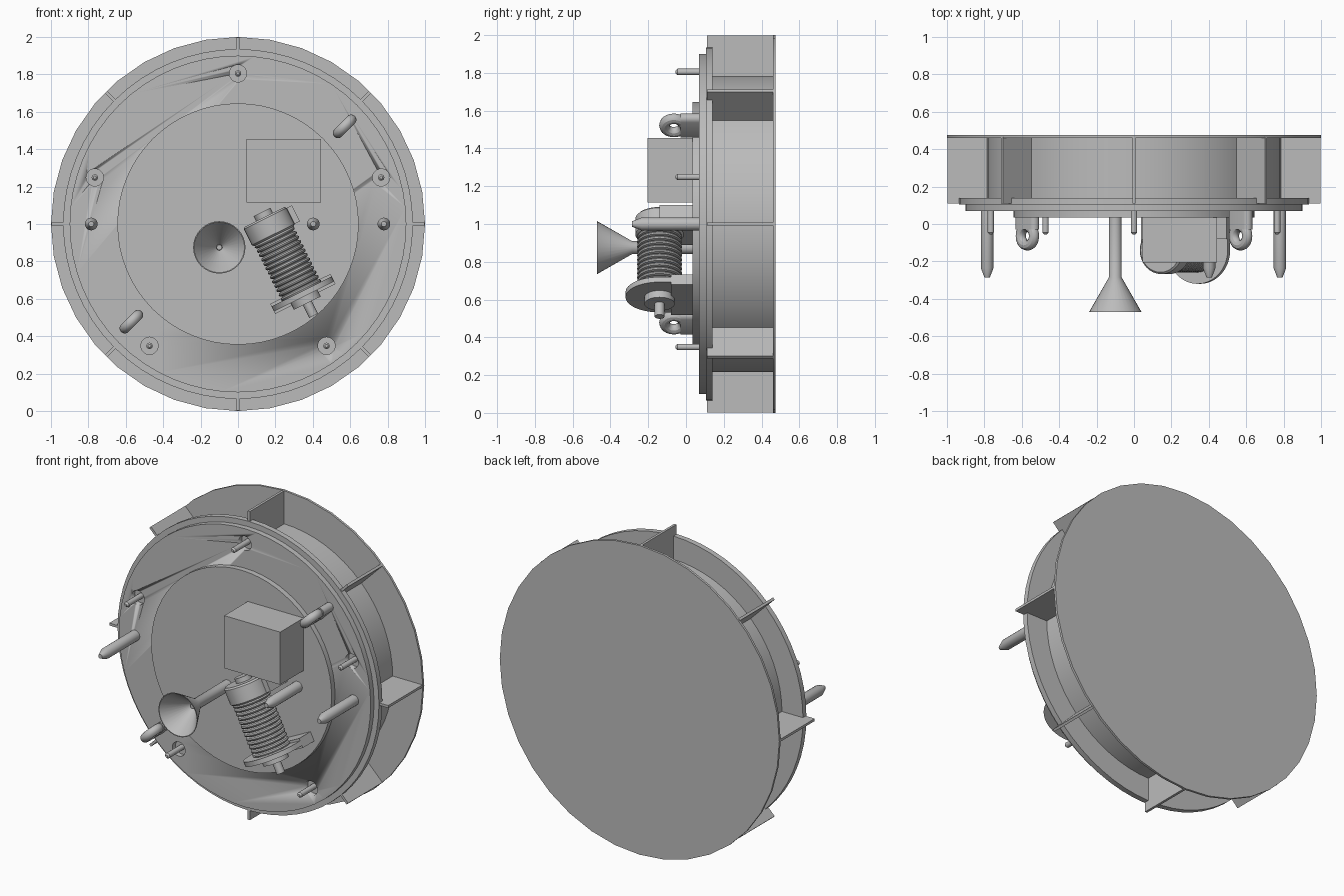
import bpy, bmesh, math
from mathutils import Vector, Matrix

if "Cube" in bpy.data.objects:
    bpy.data.objects.remove(bpy.data.objects["Cube"])

GREY = (0.5, 0.5, 0.5, 1)
mat = bpy.data.materials.new("plain grey")
mat.use_nodes = True
mat.diffuse_color = GREY
mat.node_tree.nodes["Principled BSDF"].inputs["Base Color"].default_value = GREY

MID = 1.0
BACKWARD = Vector((0, 1, 0))


def finish(name, bm, matrix=None, smooth=True):
    if matrix is not None:
        bm.transform(matrix)
    bmesh.ops.recalc_face_normals(bm, faces=bm.faces)
    mesh = bpy.data.meshes.new(name)
    bm.to_mesh(mesh)
    bm.free()
    mesh.materials.append(mat)
    obj = bpy.data.objects.new(name, mesh)
    bpy.context.collection.objects.link(obj)
    if smooth:
        bpy.ops.object.select_all(action='DESELECT')
        obj.select_set(True)
        bpy.context.view_layer.objects.active = obj
        bpy.ops.object.shade_smooth_by_angle(angle=math.radians(30))
    return obj


def lathe(name, profile, x=0, z=MID, axis=BACKWARD, y=0, sides=32):
    """Turn (radius, distance) pairs around an axis, capping both ends."""
    bm = bmesh.new()
    rings = []
    for r, t in profile:
        rings.append([bm.verts.new((r * math.cos(a), r * math.sin(a), t))
                      for a in (math.tau * i / sides for i in range(sides))])
    for a, b in zip(rings, rings[1:]):
        for i in range(sides):
            j = (i + 1) % sides
            bm.faces.new((a[i], a[j], b[j], b[i]))
    bm.faces.new(rings[0])
    bm.faces.new(rings[-1])
    turn = axis.to_track_quat('Z', 'Y').to_matrix().to_4x4()
    return finish(name, bm, Matrix.Translation((x, y, z)) @ turn)


def disc(name, r, y0, y1, x=0, z=MID, sides=32):
    return lathe(name, [(r, y0), (r, y1)], x, z, sides=sides)


def box(name, low, high, matrix=None):
    bm = bmesh.new()
    bmesh.ops.create_cube(bm, size=1)
    low, high = Vector(low), Vector(high)
    bmesh.ops.scale(bm, vec=high - low, verts=bm.verts)
    bmesh.ops.translate(bm, vec=(low + high) / 2, verts=bm.verts)
    return finish(name, bm, matrix, smooth=False)


def prism(name, outline, z0, z1, matrix):
    bm = bmesh.new()
    face = bm.faces.new([bm.verts.new((px, py, z0)) for px, py in outline])
    new = bmesh.ops.extrude_face_region(bm, geom=[face])["geom"]
    verts = [v for v in new if isinstance(v, bmesh.types.BMVert)]
    bmesh.ops.translate(bm, vec=(0, 0, z1 - z0), verts=verts)
    return finish(name, bm, matrix)


# Main body: back plate, drum and stepped front discs
disc("back_plate", 1.0, 0.46, 0.475, sides=36)
disc("drum", 0.785, 0.14, 0.46, sides=64)
disc("rim_disc", 0.935, 0.105, 0.14, sides=64)
front = disc("front_disc", 0.9, 0.07, 0.105, sides=64)
disc("centre_disc", 0.645, 0.035, 0.07, sides=64)

# Radial fins
for i in range(8):
    spin = Matrix.Translation((0, 0, MID)) @ Matrix.Rotation(math.tau * i / 8, 4, 'Y')
    box(f"fin_{i}", (0.77, 0.11, -0.008), (0.998, 0.465, 0.008), spin)

# Five small pins in round recesses
for i in range(5):
    a = math.radians(90 + 72 * i)
    px, pz = 0.805 * math.cos(a), MID + 0.805 * math.sin(a)
    cutter = disc(f"recess_cutter_{i}", 0.046, 0.03, 0.104, px, pz)
    cutter.hide_render = True
    cutter.hide_set(True)
    cut = front.modifiers.new("recess", 'BOOLEAN')
    cut.operation = 'DIFFERENCE'
    cut.object = cutter
    cut.solver = 'EXACT'
    lathe(f"small_pin_{i}", [(0.008, -0.055), (0.017, -0.045), (0.017, 0.106)], px, pz, sides=16)
bpy.context.view_layer.update()
baked = bpy.data.meshes.new_from_object(front.evaluated_get(bpy.context.evaluated_depsgraph_get()))
front.modifiers.clear()
front.data = baked
for obj in [o for o in bpy.data.objects if o.name.startswith("recess_cutter")]:
    bpy.data.objects.remove(obj)

# Long guide pins with tapered tips
for name, px in (("right", -0.785), ("left", 0.78), ("inner", 0.402)):
    lathe(f"{name}_guide_pin", [(0.014, -0.287), (0.034, -0.235), (0.034, 0.075)], px, MID, sides=20)

# Two lifting eyes on the diagonal
for name, s in (("upper", 1), ("lower", -1)):
    place = Matrix.Translation((0.57 * s, -0.064, MID + 0.522 * s)) @ Matrix.Rotation(-math.pi / 4, 4, 'Y')
    major, minor = 0.05, 0.028
    bm = bmesh.new()
    path = [(major * math.cos(a), major * math.sin(a))
            for a in (math.tau * i / 32 for i in range(32))]
    rings = []
    for px, py in path:
        ring = []
        for k in range(12):
            b = math.tau * k / 12
            f = 1 + minor * math.cos(b) / major
            ring.append(bm.verts.new((px * f, py * f, minor * math.sin(b))))
        rings.append(ring)
    for i in range(32):
        a, b = rings[i], rings[(i + 1) % 32]
        for k in range(12):
            m = (k + 1) % 12
            bm.faces.new((a[k], a[m], b[m], b[k]))
    finish(f"{name}_eye", bm, place)
    # Rounded foot joining the eye to the body
    foot = [(sx * major + minor * math.sin(t) * sx, -sx * minor * math.cos(t))
            for sx in (1, -1) for t in (math.pi * k / 8 for k in range(9))]
    prism(f"{name}_eye_foot", foot, -0.14, -0.035, place @ Matrix.Rotation(math.pi / 2, 4, 'X'))

# Horn on a stem, open to the front
lathe("horn", [(0.034, 0.04), (0.034, -0.285), (0.14, -0.47), (0.135, -0.47), (0.016, -0.3),
               (0.014, -0.325)], -0.1, 0.875)

# Equipment box
box("equipment_box", (0.045, -0.205, MID + 0.115), (0.445, 0.04, MID + 0.455))

# Slanted coil unit, built along its own axis
slant = Vector((0.446, 0, -0.895)).normalized()
unit = dict(x=0.13, z=1.06, y=-0.14, axis=slant)
lathe("coil_cap", [(0.05, -0.005), (0.05, 0.04)], **unit)
lathe("coil_collar", [(0.118, 0.025), (0.128, 0.035), (0.128, 0.13), (0.118, 0.14)], **unit)
turns, start, end = 13, 0.135, 0.475
pitch = (end - start) / turns
ridges = []
for i in range(turns):
    t = start + i * pitch
    ridges += [(0.101, t), (0.115, t + pitch * 0.2), (0.119, t + pitch * 0.5), (0.115, t + pitch * 0.8)]
lathe("coil_winding", ridges + [(0.101, end)], **unit)
lathe("coil_hub", [(0.08, 0.49), (0.08, 0.54)], **unit)
lathe("coil_shaft", [(0.026, 0.53), (0.026, 0.615)], **unit)

# Flange and brackets tying the coil to the body
across = Vector((-slant.z, 0, slant.x))
frame = Matrix((across, BACKWARD, slant)).transposed().to_4x4()
frame.translation = (unit["x"], unit["y"], unit["z"])
arc = [(0.18 * math.cos(a), -0.18 * math.sin(a)) for a in (math.pi * i / 24 for i in range(25))]
prism("coil_flange", arc + [(-0.18, 0.18), (0.18, 0.18)], 0.47, 0.5, frame)
box("lower_bracket", (-0.18, 0.06, 0.455), (0.18, 0.18, 0.515), frame)
box("upper_bracket", (-0.12, 0.0, 0.035), (0.16, 0.18, 0.13), frame)
